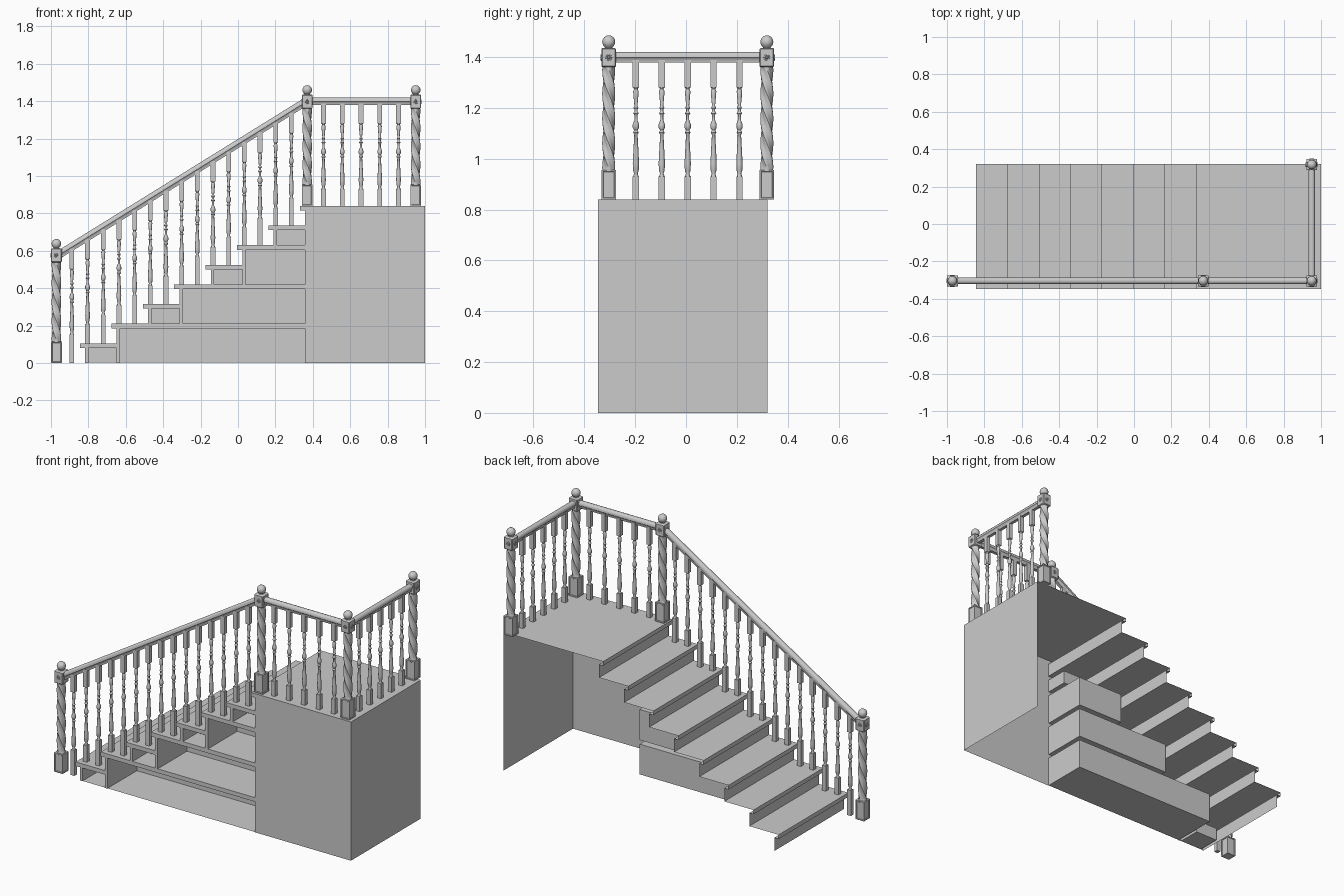
import bpy, bmesh
from math import sin, cos, pi
from mathutils import Matrix, Vector

if "Cube" in bpy.data.objects:
    bpy.data.objects.remove(bpy.data.objects["Cube"])

RUN, RISE, LIP, Y0, Y1, XE = 0.168, 0.105, 0.025, -0.347, 0.32, 0.357
YR = -0.304                                   # line of the front railing


def nose(i): return -0.845 + RUN * (i - 1)
def riser(i): return nose(i) + 0.028


def add(name, verts, faces, smooth=False):
    me = bpy.data.meshes.new(name)
    me.from_pydata(verts, [], faces)
    ob = bpy.data.objects.new(name, me)
    bpy.context.collection.objects.link(ob)
    if smooth:
        bpy.ops.object.select_all(action='DESELECT')
        ob.select_set(True)
        bpy.context.view_layer.objects.active = ob
        bpy.ops.object.shade_smooth_by_angle(angle=0.7)
    return ob


def quads(name, qs):
    add(name, [v for q in qs for v in q], [tuple(range(4 * i, 4 * i + 4)) for i in range(len(qs))])


def lofted(rings):
    """Vertices and faces of a capped tube through equally sized rings."""
    n = len(rings[0])
    faces = [(r * n + k, r * n + (k + 1) % n, (r + 1) * n + (k + 1) % n, (r + 1) * n + k)
             for r in range(len(rings) - 1) for k in range(n)]
    faces += [tuple(reversed(range(n))), tuple(range((len(rings) - 1) * n, len(rings) * n))]
    return [v for r in rings for v in r], faces


def ring(x, y, z, r, n=12, rot=0.0, lobe=0.0):
    return [(x + r * (1 + lobe * cos(4 * 2 * pi * k / n)) * cos(2 * pi * k / n + rot),
             y + r * (1 + lobe * cos(4 * 2 * pi * k / n)) * sin(2 * pi * k / n + rot), z)
            for k in range(n)]


def block(x, y, z0, z1, h):
    return lofted([[(x - h, y - h, z), (x + h, y - h, z), (x + h, y + h, z), (x - h, y + h, z)]
                   for z in (z0, z1)])


def merge(name, parts, smooth=True):
    V, F = [], []
    for v, f in parts:
        o = len(V)
        V += v
        F += [tuple(i + o for i in q) for q in f]
    return add(name, V, F, smooth)


# Stepped shell: risers, nosings, treads, landing top and its end wall
path = [(riser(1), 0)]
for i in range(1, 9):
    z = RISE * i
    path += [(riser(i), z - LIP), (nose(i), z - LIP), (nose(i), z)]
    path.append((riser(i + 1), z) if i < 8 else (1.0, z))
path.append((1.0, 0))
quads("steps_and_landing", [[(a[0], Y0, a[1]), (b[0], Y0, b[1]), (b[0], Y1, b[1]), (a[0], Y1, a[1])]
                            for a, b in zip(path, path[1:])])


def front(x0, x1, z0, z1, y=Y0):
    return [(x0, y, z0), (x1, y, z0), (x1, y, z1), (x0, y, z1)]


def cubby(x0, x1, z0, z1, depth):
    y = Y0 + depth
    return [front(x0, x1, z0, z1, y),
            [(x0, Y0, z0), (x1, Y0, z0), (x1, y, z0), (x0, y, z0)],
            [(x0, y, z1), (x1, y, z1), (x1, Y0, z1), (x0, Y0, z1)],
            [(x0, Y0, z0), (x0, y, z0), (x0, y, z1), (x0, Y0, z1)],
            [(x1, Y0, z0), (x1, Y0, z1), (x1, y, z1), (x1, y, z0)]]


# Front frame around the open storage compartments
frame = [front(XE, 1.0, 0, 8 * RISE - LIP), front(nose(8), 1.0, 8 * RISE - LIP, 8 * RISE)]
boxes = []
for i in range(1, 8):
    z, odd = RISE * i, i % 2
    low = RISE * (i - (1 if odd else 2))
    end = riser(i + 1) if odd and i < 7 else XE
    post = riser(i) + 0.018
    frame += [front(nose(i), end, z - LIP, z), front(riser(i), post, low, z - LIP)]
    boxes += cubby(post, end, max(low, 0.002), z - LIP, 0.14 if odd else 0.28)
quads("front_frame", frame)
quads("storage_compartments", boxes)


# Newel posts: panelled base, twisted shaft, square block with rosettes, ball
def newel(name, x, y, z0, top):
    zb0, zb1 = top - 0.125, top - 0.05
    bm = bmesh.new()
    bmesh.ops.create_cube(bm, size=1, matrix=Matrix.Translation((x, y, z0 + 0.0575))
                          @ Matrix.Diagonal((0.058, 0.058, 0.115, 1)))
    sides = [f for f in bm.faces if abs(f.normal.z) < 0.5]
    bmesh.ops.inset_individual(bm, faces=sides, thickness=0.008)
    bmesh.ops.inset_individual(bm, faces=sides, thickness=0.003, depth=-0.003)
    me = bpy.data.meshes.new(name + "_base")
    bm.to_mesh(me)
    bm.free()
    bpy.context.collection.objects.link(bpy.data.objects.new(name + "_base", me))

    s0, N = z0 + 0.115, 40
    shaft = [ring(x, y, s0, 0.024, 24)]
    for k in range(N + 1):
        t = k / N
        shaft.append(ring(x, y, s0 + 0.008 + (zb0 - s0 - 0.016) * t, 0.0225, 24, -2 * pi * t, 0.14))
    shaft.append(ring(x, y, zb0, 0.024, 24))
    merge(name + "_shaft", [lofted(shaft)])

    h, c = 0.029, 0.004
    oct_r = lambda z, a, b: [(x + p, y + q, z) for p, q in
                             ((-b, -a), (b, -a), (a, -b), (a, b), (b, a), (-b, a), (-a, b), (-a, -b))]
    parts = [lofted([oct_r(zb0, h - c, h - 2 * c), oct_r(zb0 + c, h, h - c),
                     oct_r(zb1 - c, h, h - c), oct_r(zb1, h - c, h - 2 * c)])]
    zc = (zb0 + zb1) / 2
    for k in range(4):                         # rosettes on the four sides
        m = Matrix.Translation((x, y, zc)) @ Matrix.Rotation(k * pi / 2, 4, 'Z') @ Matrix.Rotation(pi / 2, 4, 'Y')
        prof = [(h - 0.002, 0.013), (h + 0.003, 0.012), (h + 0.003, 0.008), (h, 0.006), (h + 0.003, 0.003)]
        parts.append(lofted([[tuple(m @ Vector(v)) for v in ring(0, 0, d, r, 16)] for d, r in prof]))
    merge(name + "_block", parts)

    r, bc = 0.0255, top - 0.0255
    ball = [ring(x, y, zb1 - 0.002, 0.017, 20), ring(x, y, zb1 + 0.003, 0.015, 20)]
    ball += [ring(x, y, bc - r * cos(pi * k / 12), r * sin(pi * k / 12), 20) for k in range(3, 12)]
    ball.append(ring(x, y, top, 0.0005, 20))
    merge(name + "_ball", [lofted(ball)])


newel("bottom_newel", -0.971, YR, 0.0, 0.663)
for n, x, y in (("stair_head_newel", 0.37, YR), ("corner_newel", 0.95, YR), ("end_newel", 0.95, 0.318)):
    newel(n, x, y, 0.84, 1.485)

# Handrails: moulded section swept between posts
SECTION = [(-0.010, -0.022), (0.010, -0.022), (0.011, -0.010), (0.017, -0.003), (0.017, 0.009),
           (0.011, 0.017), (0, 0.020), (-0.011, 0.017), (-0.017, 0.009), (-0.017, -0.003), (-0.011, -0.010)]


def rail(name, a, b):
    a, b = Vector(a), Vector(b)
    d = (b - a).normalized()
    side = d.cross(Vector((0, 0, 1))).normalized()
    up = side.cross(d)
    merge(name, [lofted([[tuple(p + side * s + up * u) for s, u in SECTION] for p in (a, b)])])


def rail_z(x): return 0.585 + 0.6195 * (x + 0.95)


rail("stair_handrail", (-0.95, YR, rail_z(-0.95)), (0.35, YR, rail_z(0.35)))
rail("landing_front_handrail", (0.39, YR, 1.40), (0.93, YR, 1.40))
rail("landing_side_handrail", (0.95, YR + 0.02, 1.40), (0.95, 0.298, 1.40))

# Balusters: square ends with a turned middle
TURN = [(0, .0105), (.012, .007), (.022, .011), (.05, .0125), (.10, .010), (.165, .0065), (.172, .011),
        (.182, .007), (.192, .0125), (.205, .0125), (.222, .006), (.242, .006), (.248, .011), (.256, .006),
        (.264, .006), (.270, .010), (.278, .006), (.31, .009), (.335, .011), (.344, .007), (.35, .0105)]


def baluster(name, x, y, z0, rz):
    t0, t1 = rz - 0.47, rz - 0.12
    merge(name, [block(x, y, z0, t0, 0.0125), block(x, y, t1, rz - 0.012, 0.0125),
                 lofted([ring(x, y, t0 + u, r) for u, r in TURN])])


for k in range(15):
    x = -0.888 + 0.0838 * k
    baluster("stair_baluster", x, YR, RISE * ((k + 1) // 2), rail_z(x))
for k in range(5):
    baluster("landing_front_baluster", 0.457 + 0.1003 * k, YR, 0.84, 1.40)
    baluster("landing_side_baluster", 0.95, -0.197 + 0.1018 * k, 0.84, 1.40)
